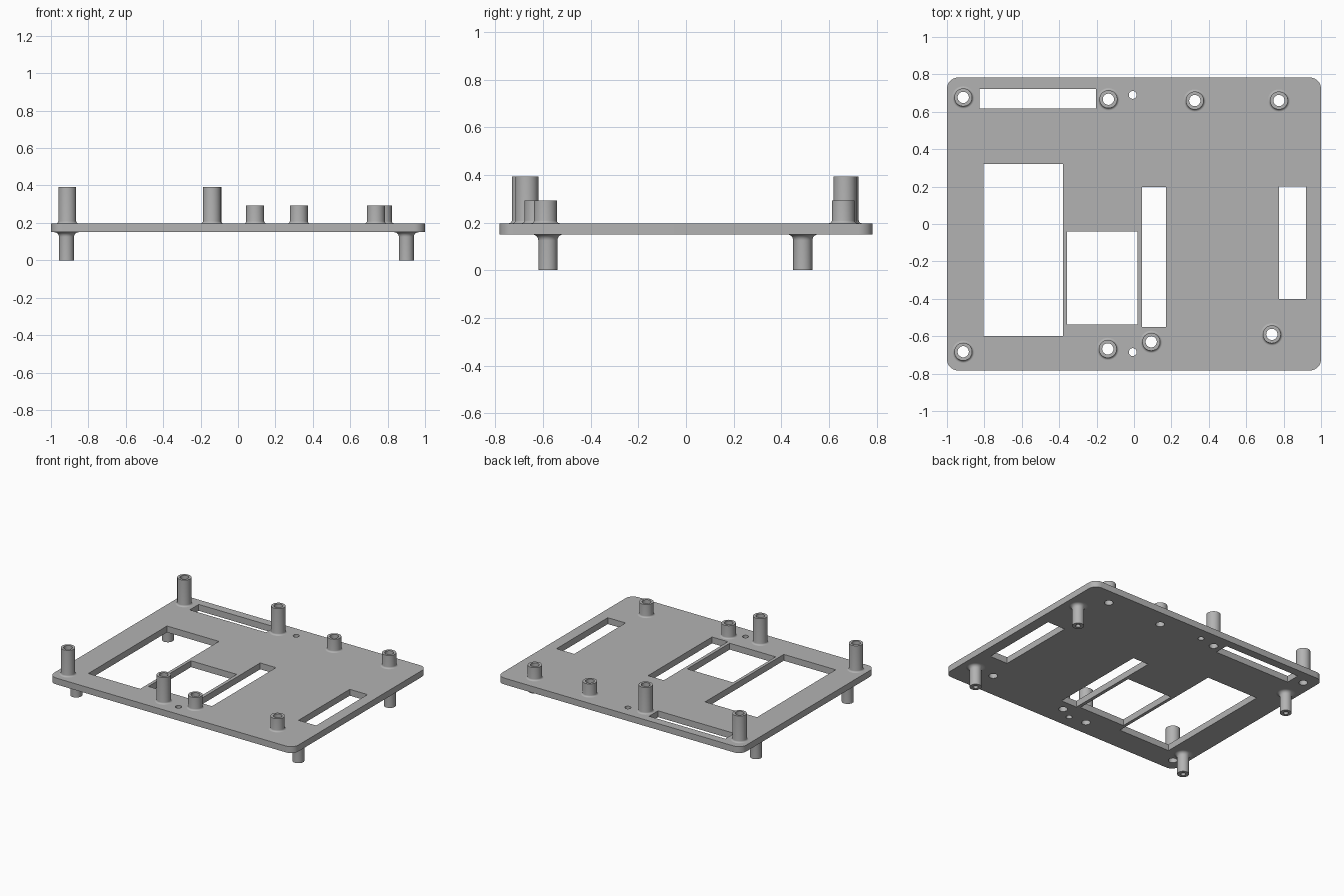
import bpy
import bmesh
import math

cube = bpy.data.objects.get("Cube")
if cube:
    bpy.data.objects.remove(cube, do_unlink=True)

grey = bpy.data.materials.new("mid_grey")
grey.use_nodes = True
colour = (0.45, 0.45, 0.45, 1)
grey.diffuse_color = colour
grey.node_tree.nodes["Principled BSDF"].inputs["Base Color"].default_value = colour

PLATE_BOTTOM, PLATE_TOP = 0.15, 0.197
HALF_X, HALF_Y, CORNER = 1.0, 0.783, 0.06
BORE, SIDES = 0.03, 32


def finish(name, bm):
    mesh = bpy.data.meshes.new(name)
    bmesh.ops.recalc_face_normals(bm, faces=bm.faces)
    bm.to_mesh(mesh)
    bm.free()
    mesh.materials.append(grey)
    obj = bpy.data.objects.new(name, mesh)
    bpy.context.collection.objects.link(obj)
    return obj


def smooth(obj):
    bpy.ops.object.select_all(action="DESELECT")
    obj.select_set(True)
    bpy.context.view_layer.objects.active = obj
    bpy.ops.object.shade_smooth_by_angle(angle=math.radians(35))


def prism(bm, outline, z0, z1):
    """Extrude a closed outline from z0 to z1."""
    rings = [[bm.verts.new((x, y, z)) for x, y in outline] for z in (z0, z1)]
    bm.faces.new(rings[0][::-1])
    bm.faces.new(rings[1])
    n = len(outline)
    for i in range(n):
        j = (i + 1) % n
        bm.faces.new((rings[0][i], rings[0][j], rings[1][j], rings[1][i]))


def circle(x, y, r):
    angles = [2 * math.pi * i / SIDES for i in range(SIDES)]
    return [(x + r * math.cos(a), y + r * math.sin(a)) for a in angles]


def lathe(name, x, y, profile):
    """Spin a radius/height profile around the vertical axis at x, y."""
    bm = bmesh.new()
    verts = [bm.verts.new((x + r, y, z)) for r, z in profile]
    edges = [bm.edges.new(pair) for pair in zip(verts, verts[1:])]
    bmesh.ops.spin(bm, geom=verts + edges, cent=(x, y, 0), axis=(0, 0, 1),
                   angle=2 * math.pi, steps=SIDES)
    bmesh.ops.remove_doubles(bm, verts=bm.verts, dist=1e-5)
    obj = finish(name, bm)
    smooth(obj)
    return obj


def flare(radius, size, base, direction):
    """Concave fillet that joins a post to the plate."""
    steps = [math.pi / 2 * i / 6 for i in range(7)]
    return [(radius + size * (1 - math.sin(a)),
             base + direction * size * (1 - math.cos(a))) for a in steps]


# Post positions on the top side, and mounting legs below
tall_posts = [(-0.913, 0.677), (-0.137, 0.667), (-0.913, -0.683), (-0.14, -0.668)]
short_posts = [(0.325, 0.66), (0.775, 0.66), (0.092, -0.63), (0.737, -0.59)]
legs = [(x, y) for x in (-0.917, 0.9) for y in (-0.58, 0.49)]

# Base plate with rounded corners
outline = []
for k, (sx, sy) in enumerate([(1, 1), (-1, 1), (-1, -1), (1, -1)]):
    for i in range(9):
        a = math.pi / 2 * (k + i / 8)
        outline.append((sx * (HALF_X - CORNER) + CORNER * math.cos(a),
                        sy * (HALF_Y - CORNER) + CORNER * math.sin(a)))
bm = bmesh.new()
prism(bm, outline, PLATE_BOTTOM, PLATE_TOP)
plate = finish("base_plate", bm)

# Openings: rectangular windows, post bores and two pin holes
windows = [(-0.805, -0.38, -0.60, 0.32), (-0.357, 0.018, -0.537, -0.04),
           (0.043, 0.172, -0.55, 0.198), (0.775, 0.92, -0.40, 0.20),
           (-0.827, -0.203, 0.617, 0.722)]
bm = bmesh.new()
for x0, x1, y0, y1 in windows:
    prism(bm, [(x0, y0), (x1, y0), (x1, y1), (x0, y1)], 0.1, 0.25)
for x, y in tall_posts + short_posts:
    prism(bm, circle(x, y, BORE), 0.1, 0.25)
for y in (-0.685, 0.69):
    prism(bm, circle(-0.007, y, 0.021), 0.1, 0.25)
cutter = finish("opening_cutter", bm)
cutter.hide_render = True

cut = plate.modifiers.new("openings", "BOOLEAN")
cut.operation = "DIFFERENCE"
cut.solver = "EXACT"
cut.object = cutter
bpy.context.view_layer.objects.active = plate
bpy.ops.object.modifier_apply(modifier=cut.name)
bpy.data.objects.remove(cutter, do_unlink=True)
smooth(plate)

# Hollow standoffs on top, open right through the plate
for label, spots, top in (("tall", tall_posts, 0.393), ("short", short_posts, 0.293)):
    for i, (x, y) in enumerate(spots):
        profile = flare(0.048, 0.012, PLATE_TOP, 1)
        profile += [(0.048, top), (BORE, top), (BORE, PLATE_TOP)]
        lathe(f"{label}_standoff_{i + 1}", x, y, profile)

# Legs below, each with a blind screw hole
for i, (x, y) in enumerate(legs):
    profile = flare(0.04, 0.025, PLATE_BOTTOM, -1)
    profile += [(0.04, 0), (0.017, 0), (0.017, 0.12), (0, 0.12)]
    lathe(f"leg_{i + 1}", x, y, profile)
